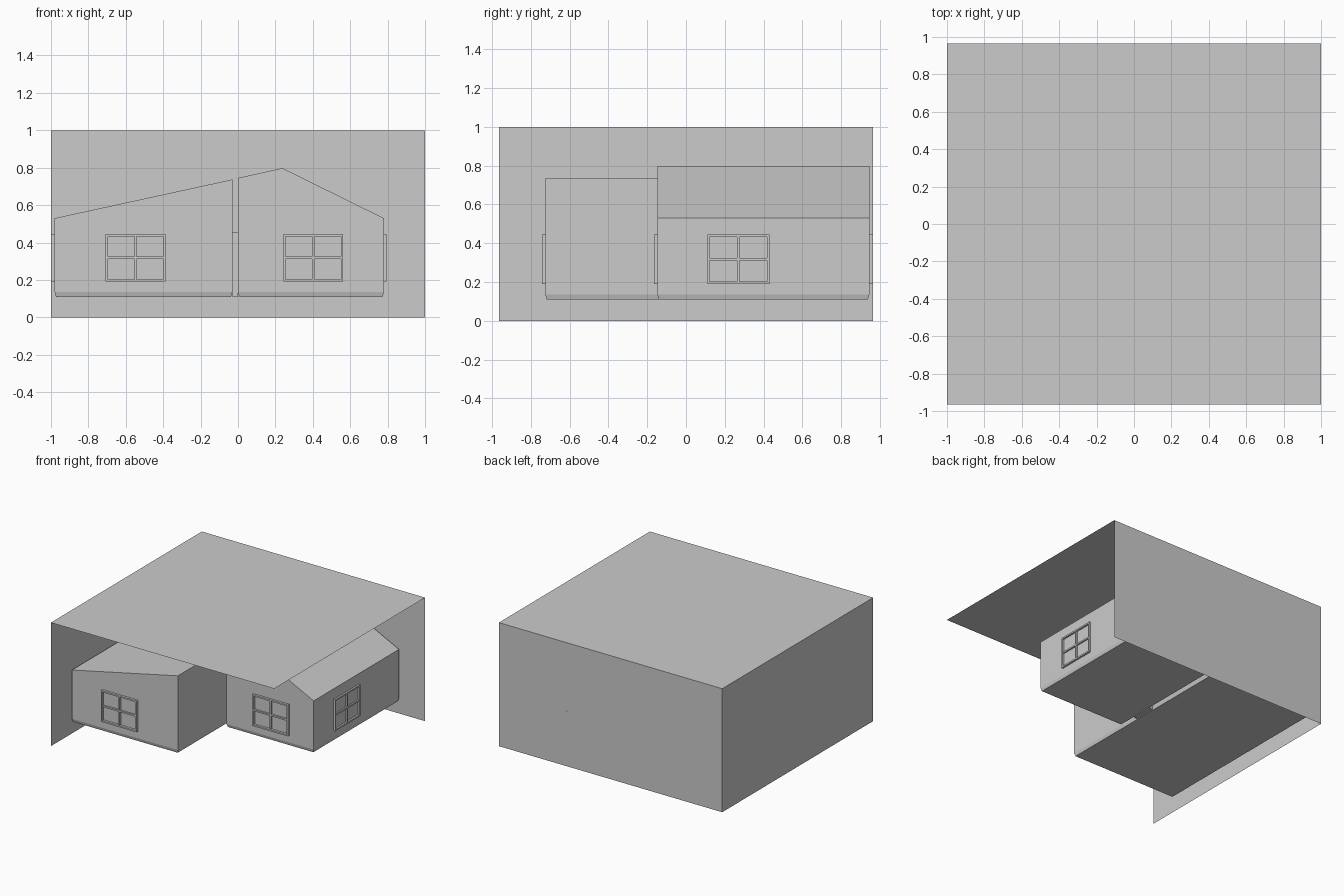
import bpy, bmesh
from math import radians
from mathutils import Matrix

if "Cube" in bpy.data.objects:
    bpy.data.objects.remove(bpy.data.objects["Cube"])

FLOOR, SKIRT, INSET = 0.11, 0.135, 0.007


def finish(bm, name):
    bmesh.ops.recalc_face_normals(bm, faces=bm.faces)
    mesh = bpy.data.meshes.new(name)
    bm.to_mesh(mesh)
    bm.free()
    obj = bpy.data.objects.new(name, mesh)
    bpy.context.collection.objects.link(obj)
    return obj


def panel(name, corners):
    bm = bmesh.new()
    bm.faces.new([bm.verts.new(c) for c in corners])
    return finish(bm, name)


def house_block(name, x0, x1, y0, y1, roof):
    """Extrude an x/z gable profile along y and pinch in the foot of the walls."""
    bm = bmesh.new()
    outline = [(x0, FLOOR), (x1, FLOOR)] + roof
    face = bm.faces.new([bm.verts.new((x, y0, z)) for x, z in outline])
    ext = bmesh.ops.extrude_face_region(bm, geom=[face], use_keep_orig=True)
    moved = [v for v in ext["geom"] if isinstance(v, bmesh.types.BMVert)]
    bmesh.ops.translate(bm, verts=moved, vec=(0, y1 - y0, 0))
    bmesh.ops.bisect_plane(bm, geom=bm.verts[:] + bm.edges[:] + bm.faces[:],
                           plane_co=(0, 0, SKIRT), plane_no=(0, 0, 1))
    for v in bm.verts:
        if v.co.z < FLOOR + 0.001:
            v.co.x += INSET if v.co.x < (x0 + x1) / 2 else -INSET
            v.co.y += INSET if v.co.y < (y0 + y1) / 2 else -INSET
    return finish(bm, name)


def add_box(bm, x0, x1, y0, y1, z0, z1):
    m = (Matrix.Translation(((x0 + x1) / 2, (y0 + y1) / 2, (z0 + z1) / 2))
         @ Matrix.Diagonal((x1 - x0, y1 - y0, z1 - z0, 1)))
    bmesh.ops.create_cube(bm, size=1, matrix=m)


def window(name, location, angle, depth=0.018):
    """Frame with crossed bars, modelled facing -y, then turned onto its wall."""
    bm = bmesh.new()
    w, h, t, b = 0.16, 0.127, 0.012, 0.006
    for s in (-1, 1):
        a, c = sorted((s * w, s * (w - t)))
        add_box(bm, a, c, -depth, 0, -h, h)
        a, c = sorted((s * h, s * (h - t)))
        add_box(bm, -w + t, w - t, -depth, 0, a, c)
    add_box(bm, -b, b, -depth * 0.8, 0, -h + t, h - t)
    for s in (-1, 1):
        a, c = sorted((s * b, s * (w - t)))
        add_box(bm, a, c, -depth * 0.8, 0, -b, b)
    obj = finish(bm, name)
    obj.location = location
    obj.rotation_euler.z = radians(angle)
    return obj


# Enclosing sheets: top, back and left
X, Y = 1.0, 0.965
panel("top_sheet", [(-X, -Y, 1), (X, -Y, 1), (X, Y, 1), (-X, Y, 1)])
panel("back_sheet", [(-X, Y, 0), (X, Y, 0), (X, Y, 1), (-X, Y, 1)])
panel("left_sheet", [(-X, -Y, 0), (-X, Y, 0), (-X, Y, 1), (-X, -Y, 1)])

# Two house halves
house_block("left_house_block", -0.98, -0.03, -0.725, 0.945,
            [(-0.03, 0.737), (-0.98, 0.53)])
house_block("right_house_block", 0.0, 0.78, -0.147, 0.945,
            [(0.78, 0.53), (0.237, 0.798), (0.0, 0.745)])

# Short passage joining the halves
bm = bmesh.new()
add_box(bm, -0.03, 0.0, 0.0, 0.18, FLOOR, 0.457)
finish(bm, "passage")

# Windows
ZC = 0.318
window("front_left_window", (-0.548, -0.725, ZC), 0)
window("front_right_window", (0.402, -0.147, ZC), 0)
window("right_side_window", (0.78, 0.27, ZC), 90, 0.014)
window("left_side_window", (-0.98, 0.27, ZC), -90, 0.02)
window("back_left_window", (-0.548, 0.945, ZC), 180, 0.02)
window("back_right_window", (0.402, 0.945, ZC), 180, 0.02)
